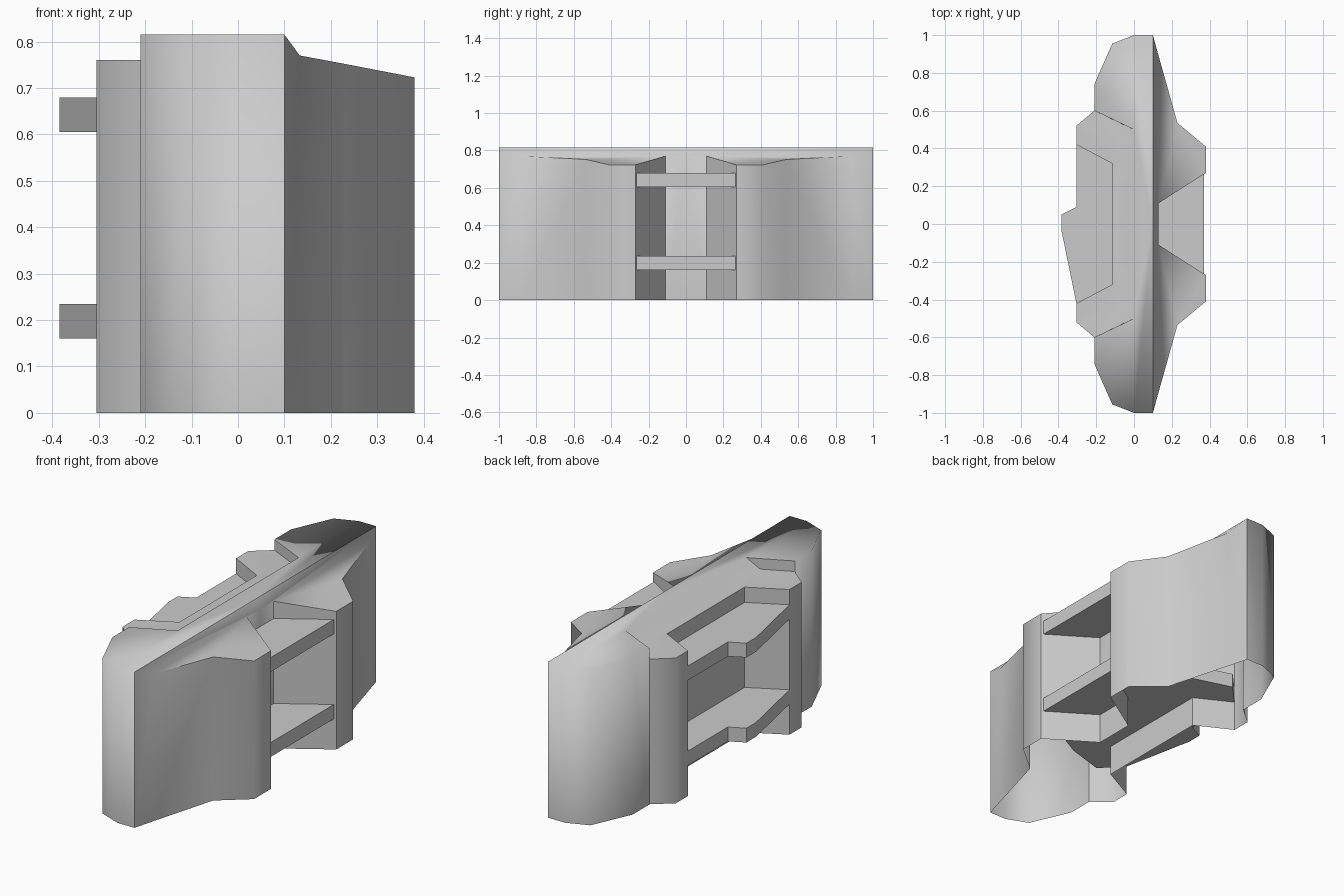
import bpy, bmesh, math

cube = bpy.data.objects.get("Cube")
if cube:
    bpy.data.objects.remove(cube, do_unlink=True)

grey = bpy.data.materials.new("plain grey")
grey.use_nodes = True
colour = (0.6, 0.6, 0.6, 1)
grey.diffuse_color = colour
grey.node_tree.nodes["Principled BSDF"].inputs["Base Color"].default_value = colour

RIDGE, LEDGE = 0.815, 0.76


def finish(bm, name):
    mesh = bpy.data.meshes.new(name)
    bm.to_mesh(mesh)
    bm.free()
    mesh.materials.append(grey)
    ob = bpy.data.objects.new(name, mesh)
    bpy.context.collection.objects.link(ob)
    return ob


def face(bm, points, up=False):
    f = bm.faces.new([bm.verts.new(p) for p in points])
    f.normal_update()
    if up and f.normal.z < 0:
        f.normal_flip()


def at(points, z):
    return [(x, y, z) for x, y in points]


# Half outline of the shell, in three runs: notched side, rounded end, flared side
notched = at([(-.115, 0), (-.115, .32), (-.305, .42), (-.305, .52), (-.21, .6)], LEDGE)
rounded = at([(-.21, .6), (-.21, .74), (-.115, .955), (0, 1), (.1, 1)], RIDGE)
flared = [(.133, .88, .77), (.23, .535, .752), (.38, .41, .723),
          (.38, .27, .723), (.13, .11, .77), (.13, 0, .77)]

bm = bmesh.new()

# Upright walls, open underneath
for run in (notched, rounded + flared):
    for a, b in zip(run, run[1:]):
        face(bm, [(*a[:2], 0), a, b, (*b[:2], 0)])

# Raised top
inner, crest = (0, .5, RIDGE), (0, 0, RIDGE)
ridge_end, ridge_mid = (.1, 1, RIDGE), (.1, 0, RIDGE)
face(bm, rounded + [ridge_mid, crest, inner], up=True)

# Lower ledge, its sloped step and the end of the raised top
step, step_mid = (-.06, .528, LEDGE), (-.06, 0, LEDGE)
face(bm, notched + [step, step_mid], up=True)
face(bm, [crest, inner, step, step_mid], up=True)
face(bm, [inner, rounded[0], notched[-1], step])

# Sloped shoulder on the flared side
face(bm, [ridge_mid, ridge_end, flared[0], flared[4], flared[5]], up=True)
face(bm, [flared[0], flared[1], flared[4]], up=True)
face(bm, flared[1:5], up=True)

bmesh.ops.remove_doubles(bm, verts=bm.verts, dist=.0005)
shell = finish(bm, "shell")
shell.select_set(True)
bpy.context.view_layer.objects.active = shell
bpy.ops.object.shade_smooth_by_angle(angle=math.radians(52))

# Soft rim around the rounded ends
verts = shell.data.vertices
for edge in shell.data.edges:
    if all(verts[i].co.y > .59 and verts[i].co.z > .8 for i in edge.vertices):
        edge.use_edge_sharp = False

mirror = shell.modifiers.new("mirror", 'MIRROR')
mirror.use_axis = (False, True, False)

# Two shelves that run through the shell and show in both notches
shelf = [(.37, -.27), (.37, .27), (0, .47), (-.2, .53), (-.305, .42), (-.305, .09),
         (-.385, .05), (-.385, -.03), (-.305, -.42), (-.2, -.53), (0, -.47)]
for name, z in (("lower_shelf", .16), ("upper_shelf", .605)):
    bm = bmesh.new()
    face(bm, at(shelf, z))
    out = bmesh.ops.extrude_face_region(bm, geom=bm.faces[:], use_keep_orig=True)
    moved = [g for g in out["geom"] if isinstance(g, bmesh.types.BMVert)]
    bmesh.ops.translate(bm, verts=moved, vec=(0, 0, .075))
    bmesh.ops.recalc_face_normals(bm, faces=bm.faces)
    finish(bm, name)
